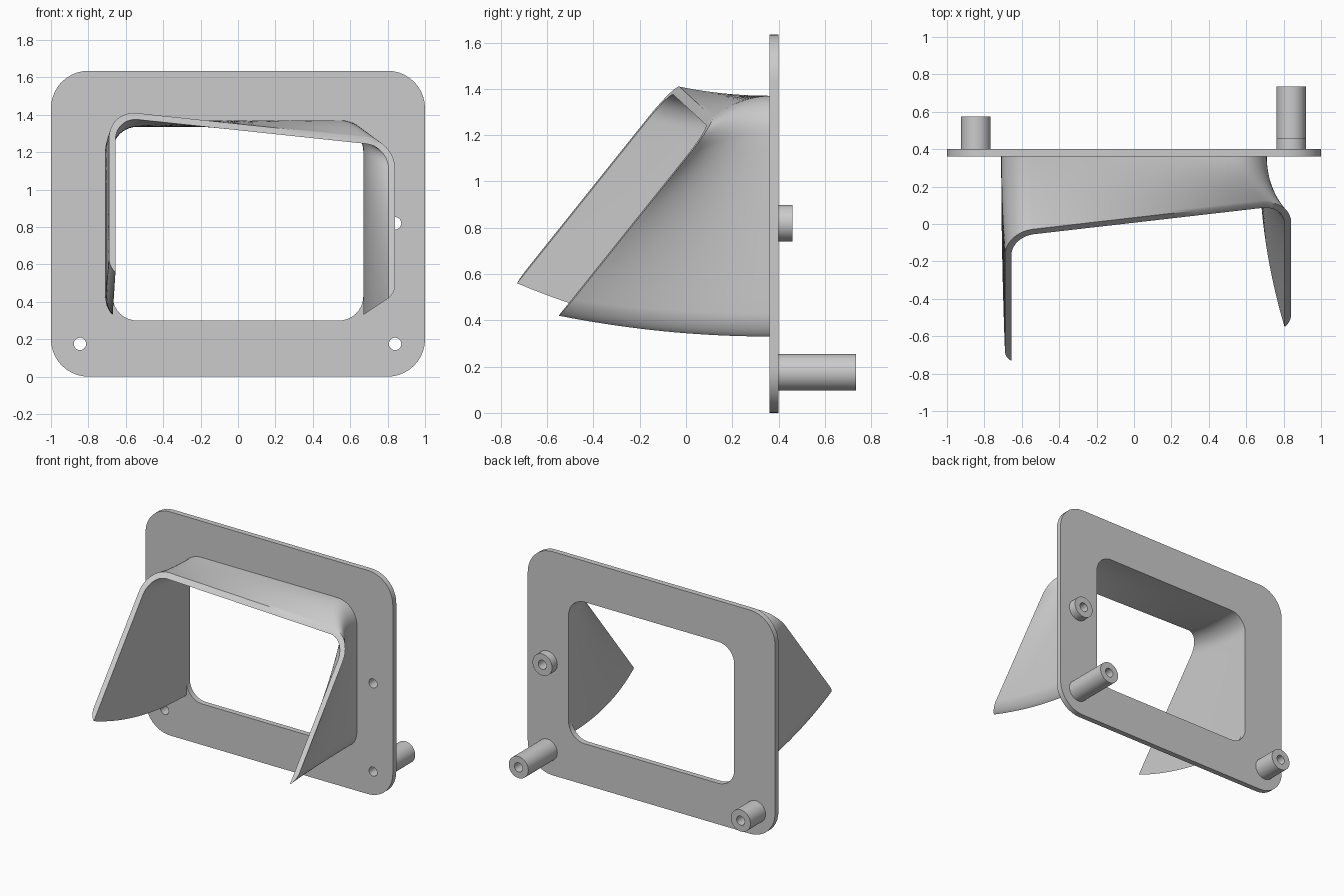
import bpy, bmesh
from math import sin, cos, pi
from mathutils import Vector as V

if "Cube" in bpy.data.objects:
    bpy.data.objects.remove(bpy.data.objects["Cube"])


def smooth(ob):
    bpy.ops.object.select_all(action='DESELECT')
    ob.select_set(True)
    bpy.context.view_layer.objects.active = ob
    bpy.ops.object.shade_smooth_by_angle(angle=0.6)


def circle(x, z, r, n=40):
    return [(x + r * cos(2 * pi * i / n), z + r * sin(2 * pi * i / n)) for i in range(n)]


def rounded(x, z0, z1, r, n=10):
    pts = []
    for k, (cx, cz) in enumerate([(x - r, z1 - r), (r - x, z1 - r), (r - x, z0 + r), (x - r, z0 + r)]):
        for i in range(n + 1):
            a = (k + i / n) * pi / 2
            pts.append((cx + r * cos(a), cz + r * sin(a)))
    return pts


def extruded(name, loops, y0, y1):
    # outline with holes, filled and extruded along y
    cu = bpy.data.curves.new(name, 'CURVE')
    cu.dimensions, cu.fill_mode, cu.extrude = '2D', 'BOTH', (y1 - y0) / 2
    for loop in loops:
        sp = cu.splines.new('POLY')
        sp.points.add(len(loop) - 1)
        for p, (x, z) in zip(sp.points, loop):
            p.co = (x, z, 0, 1)
        sp.use_cyclic_u = True
    ob = bpy.data.objects.new(name, cu)
    bpy.context.collection.objects.link(ob)
    ob.rotation_euler.x = pi / 2
    ob.location.y = (y0 + y1) / 2
    bpy.ops.object.select_all(action='DESELECT')
    ob.select_set(True)
    bpy.context.view_layer.objects.active = ob
    bpy.ops.object.convert(target='MESH')
    smooth(bpy.context.view_layer.objects.active)


# Flange plate and its standoff posts
posts = [("left_post", -0.845, 0.175, 0.575), ("right_post", 0.84, 0.175, 0.735),
         ("side_post", 0.84, 0.82, 0.46)]
extruded("flange_plate", [rounded(1, 0, 1.635, 0.2), rounded(0.67, 0.30, 1.335, 0.13)]
         + [circle(x, z, 0.033) for _, x, z, _ in posts], 0.36, 0.40)
for name, x, z, y1 in posts:
    extruded(name, [circle(x, z, 0.079), circle(x, z, 0.033)], 0.40, y1)


# Hood: open-bottomed U section lofted from the plate to a tilted rim
def section(tip_l, tip_r, tl, tr, r, foot):
    tip_l, tip_r, tl, tr = V(tip_l), V(tip_r), V(tl), V(tr)

    def bend(a, c, b, n=10):
        return [a + (c - a) * sin(i / n * pi / 2) + (b - c) * (1 - cos(i / n * pi / 2)) for i in range(n + 1)]

    def line(a, b, n=10):
        return [a.lerp(b, i / n) for i in range(1, n)]

    across = (tr - tl).normalized() * r
    down = V((0, -r))
    fl, fr = V((tl.x, tip_l.y + foot)), V((tr.x, tip_r.y + foot))
    left = bend(fl, V((tl.x, tip_l.y + foot * 0.3)), tip_l)[::-1]
    right = bend(fr, V((tr.x, tip_r.y + foot * 0.3)), tip_r)
    return (left + line(fl, tl + down) + bend(tl + down, tl, tl + across)
            + line(tl + across, tr - across) + bend(tr - across, tr, tr + down)
            + line(tr + down, fr) + right)


pl, pr = (-0.67, 0.33), (0.67, 0.33)
rl, rr = (-0.655, 0.56), (0.805, 0.42)
plate_out = section(pl, pr, (-0.71, 1.37), (0.71, 1.37), 0.16, 0.1)
plate_in = section(pl, pr, (-0.67, 1.335), (0.67, 1.335), 0.13, 0.1)
rim_out = section(rl, rr, (-0.69, 1.425), (0.84, 1.262), 0.15, 0.07)
rim_in = section(rl, rr, (-0.655, 1.387), (0.805, 1.232), 0.12, 0.07)

bm = bmesh.new()
STEPS = 20
rows = []
for i in range(STEPS + 1):
    t = i / STEPS
    row = []
    for a_list, b_list in ((plate_out, rim_out), (plate_in, rim_in)):
        layer = []
        for a, b in zip(a_list, b_list):
            p = a.lerp(b, t * t)
            y_rim = -0.55 + 0.8 * (b.y - 0.42) + 0.2 * (b.x - 0.805)
            layer.append(bm.verts.new((p.x, 0.36 + (y_rim - 0.36) * t, p.y)))
        row.append(layer)
    rows.append(row)
n = len(plate_out)
for k in range(n - 1):
    for i in range(STEPS):
        for s in (0, 1):
            a, b = rows[i][s], rows[i + 1][s]
            bm.faces.new((a[k], a[k + 1], b[k + 1], b[k]))
    for row in (rows[0], rows[-1]):
        bm.faces.new((row[0][k], row[0][k + 1], row[1][k + 1], row[1][k]))
bmesh.ops.remove_doubles(bm, verts=bm.verts, dist=1e-5)
bmesh.ops.recalc_face_normals(bm, faces=bm.faces)
me = bpy.data.meshes.new("hood")
bm.to_mesh(me)
bm.free()
hood = bpy.data.objects.new("hood", me)
bpy.context.collection.objects.link(hood)
smooth(hood)
